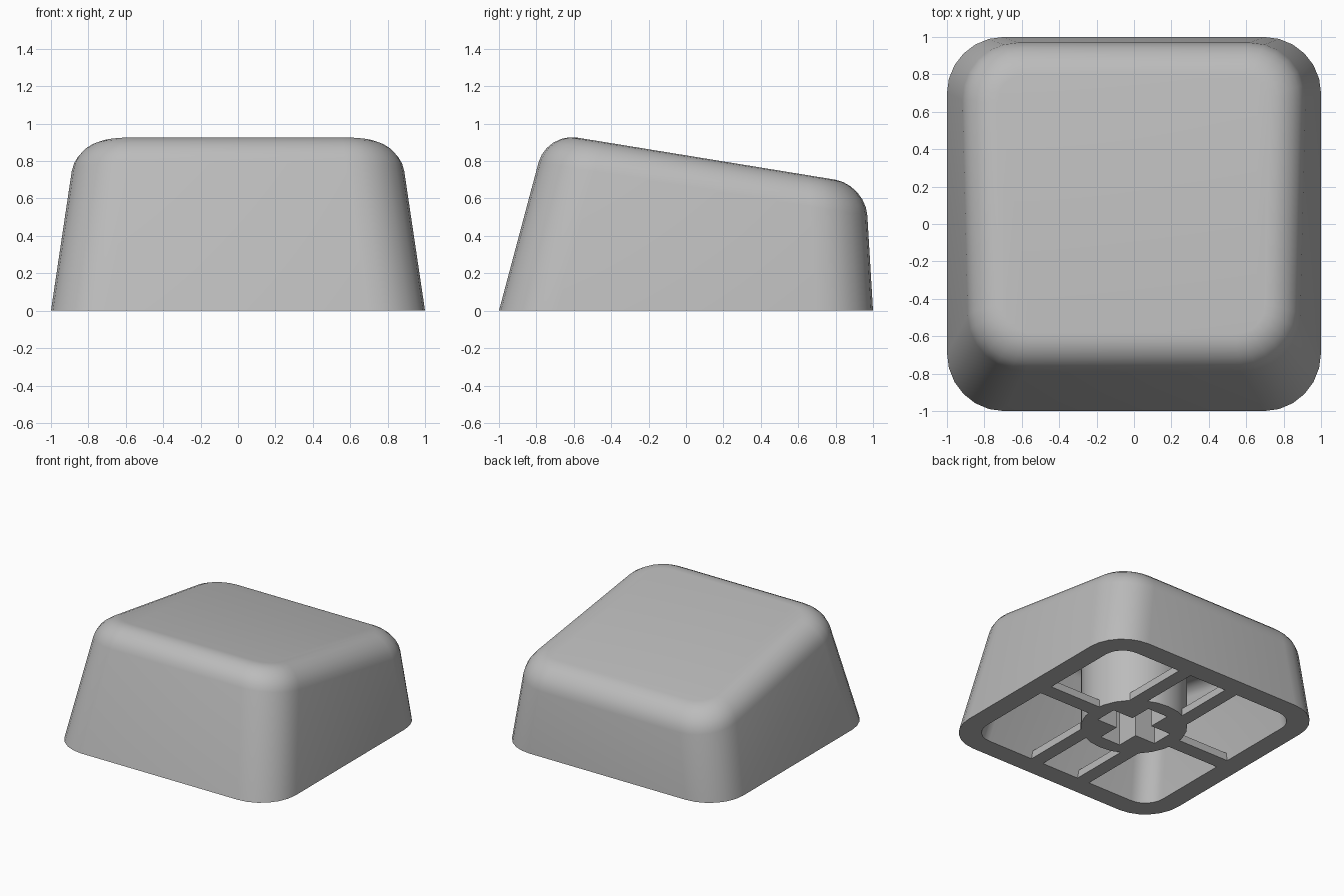
import bpy, bmesh, math

if "Cube" in bpy.data.objects:
    bpy.data.objects.remove(bpy.data.objects["Cube"])

plastic = bpy.data.materials.new("grey_plastic")
plastic.diffuse_color = (0.5, 0.5, 0.5, 1)
plastic.use_nodes = True
plastic.node_tree.nodes["Principled BSDF"].inputs["Base Color"].default_value = plastic.diffuse_color


def finish(bm, name):
    bmesh.ops.recalc_face_normals(bm, faces=bm.faces)
    mesh = bpy.data.meshes.new(name)
    bm.to_mesh(mesh)
    bm.free()
    obj = bpy.data.objects.new(name, mesh)
    mesh.materials.append(plastic)
    bpy.context.collection.objects.link(obj)
    return obj


def cap_solid(name, inset, drop, corner, edge, bottom):
    """Tapered block with sloped top, rounded corners and rounded top rim."""
    def side(z): return 1 - inset - 0.149 * z
    def front(z): return -1 + inset + 0.267 * z
    def back(z): return 1 - inset - 0.06 * z
    c = 0.8305 - drop                       # top plane: z = c - 0.163 y
    zf = (c + 0.163 * (1 - inset)) / (1 + 0.163 * 0.267)
    zb = (c - 0.163 * (1 - inset)) / (1 - 0.163 * 0.06)
    bm = bmesh.new()
    rings = []
    for f, b in ((bottom, bottom), (zf, zb)):
        rings.append([bm.verts.new(p) for p in (
            (-side(f), front(f), f), (side(f), front(f), f),
            (side(b), back(b), b), (-side(b), back(b), b))])
    lo, hi = rings
    bm.faces.new(lo[::-1])
    bm.faces.new(hi)
    for i in range(4):
        j = (i + 1) % 4
        bm.faces.new((lo[i], lo[j], hi[j], hi[i]))
    uprights = [bm.edges.get((lo[i], hi[i])) for i in range(4)]
    bmesh.ops.bevel(bm, geom=uprights, offset=corner, segments=6,
                    profile=0.5, affect='EDGES', clamp_overlap=False)
    bm.normal_update()
    top = max(bm.faces, key=lambda f: f.calc_center_median().z)
    bmesh.ops.bevel(bm, geom=list(top.edges), offset=edge, segments=6,
                    profile=0.5, affect='EDGES', clamp_overlap=False)
    return finish(bm, name)


def box(name, x0, x1, y0, y1, z0, z1):
    bm = bmesh.new()
    bmesh.ops.create_cube(bm, size=1)
    for v in bm.verts:
        v.co = ((x0 + x1) / 2 + v.co.x * (x1 - x0),
                (y0 + y1) / 2 + v.co.y * (y1 - y0),
                (z0 + z1) / 2 + v.co.z * (z1 - z0))
    return finish(bm, name)


def cut(obj, cutter):
    mod = obj.modifiers.new("cut", 'BOOLEAN')
    mod.operation = 'DIFFERENCE'
    mod.solver = 'EXACT'
    mod.object = cutter
    bpy.context.view_layer.objects.active = obj
    bpy.ops.object.modifier_apply(modifier=mod.name)
    bpy.data.objects.remove(cutter)


def smooth(obj):
    bpy.ops.object.select_all(action='DESELECT')
    obj.select_set(True)
    bpy.context.view_layer.objects.active = obj
    bpy.ops.object.shade_smooth_by_angle(angle=math.radians(35))


# hollow shell
shell = cap_solid("key_shell", 0, 0, 0.30, 0.165, 0)
cut(shell, cap_solid("cavity_cutter", 0.16, 0.15, 0.16, 0.08, -0.1))
smooth(shell)

# central stem with a cross-shaped socket
bm = bmesh.new()
bmesh.ops.create_cone(bm, cap_ends=True, segments=24, radius1=0.39,
                      radius2=0.39, depth=0.75)
bmesh.ops.translate(bm, verts=bm.verts, vec=(0, 0, 0.375))
stem = finish(bm, "stem")
cut(stem, box("slot_x", -0.27, 0.27, -0.09, 0.09, -0.1, 0.5))
cut(stem, box("slot_y", -0.09, 0.09, -0.27, 0.27, -0.1, 0.5))
smooth(stem)

# thin ribs from the stem to the walls
for s, tag in ((-1, "a"), (1, "b")):
    a, b = sorted((s * 0.36, s * 0.86))
    box("cross_rib_" + tag, a, b, -0.06, 0.06, 0, 0.06)
    for x in (-0.22, 0.22):
        a, b = sorted((s * 0.28, s * 0.86))
        box("long_rib_" + tag, x - 0.055, x + 0.055, a, b, 0, 0.06)
